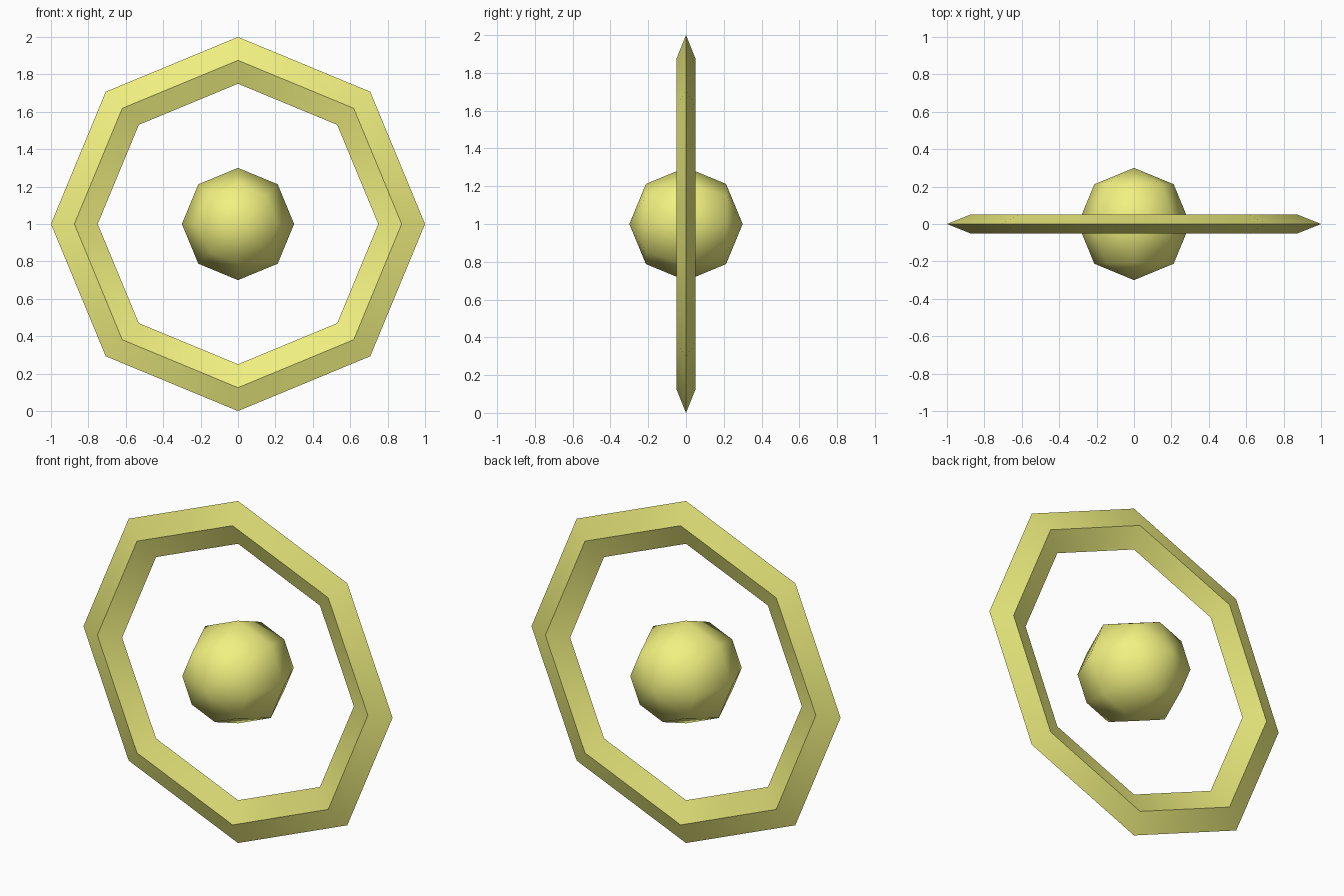
import bpy
from math import radians

if "Cube" in bpy.data.objects:
    bpy.data.objects.remove(bpy.data.objects["Cube"])

mat = bpy.data.materials.new("pale_yellow")
mat.diffuse_color = (0.88, 0.88, 0.22, 1)
mat.use_nodes = True
mat.node_tree.nodes["Principled BSDF"].inputs["Base Color"].default_value = mat.diffuse_color


def finish(name):
    ob = bpy.context.object
    ob.name = name
    ob.data.materials.append(mat)
    bpy.ops.object.transform_apply(location=False, rotation=True, scale=True)
    return ob


# Upright eight-sided ring with a flattened diamond cross-section
bpy.ops.mesh.primitive_torus_add(major_radius=0.875, minor_radius=0.125,
                                 major_segments=8, minor_segments=4,
                                 location=(0, 0, 1), rotation=(radians(90), 0, 0))
bpy.context.object.scale = (1, 1, 0.4)
finish("outer_ring")
bpy.ops.object.shade_smooth_by_angle(angle=radians(30))

# Floating low-poly ball in the middle, poles facing front and back
bpy.ops.mesh.primitive_uv_sphere_add(segments=8, ring_count=4, radius=0.3,
                                     location=(0, 0, 1), rotation=(radians(90), 0, 0))
finish("centre_ball")
bpy.ops.object.shade_smooth()
